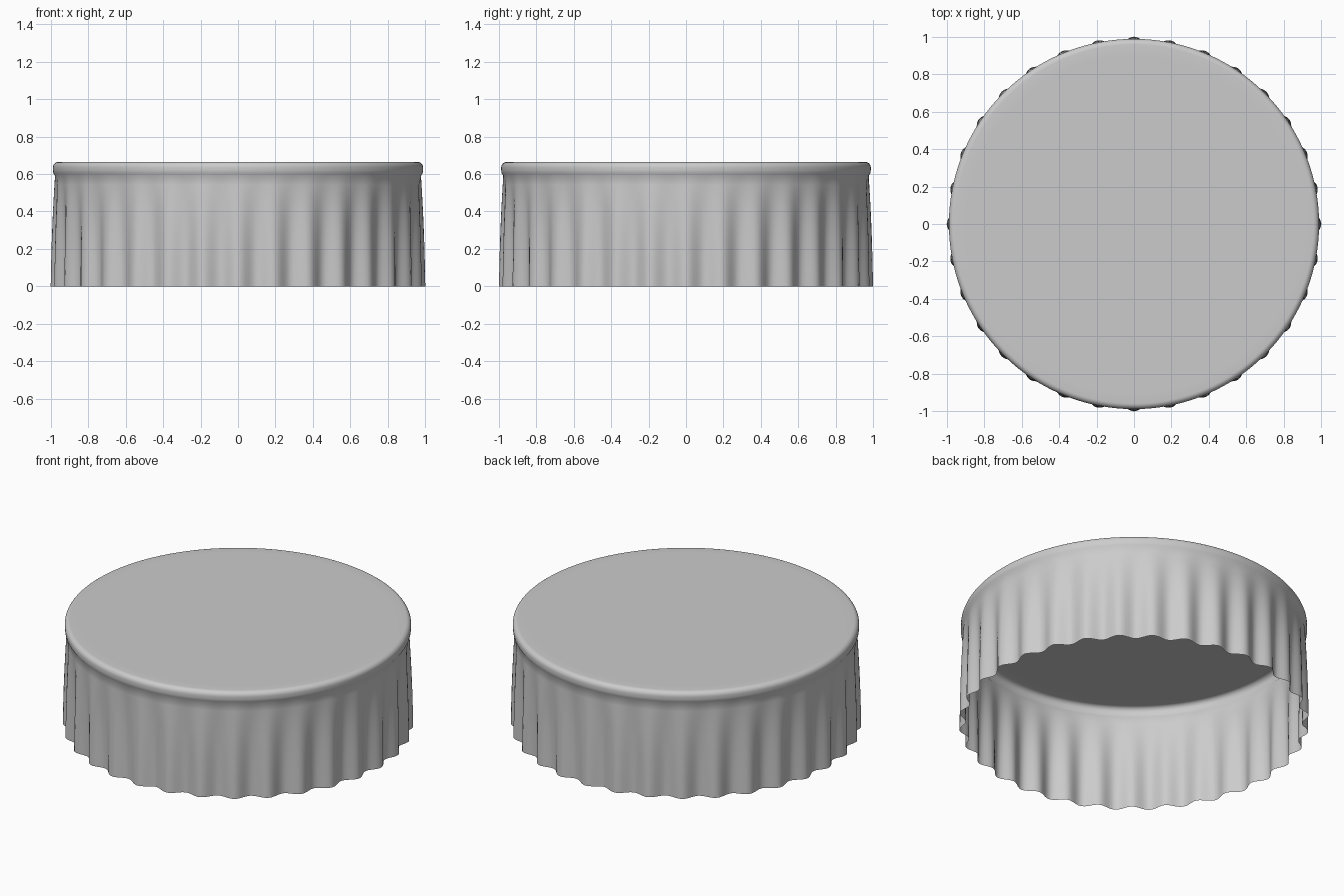
import bpy
import bmesh
from math import cos, sin, pi

cube = bpy.data.objects.get("Cube")
if cube:
    bpy.data.objects.remove(cube, do_unlink=True)

HEIGHT = 0.665
RIM_BASE = 0.59
FLUTES = 32
SEGMENTS = FLUTES * 10

# Single painted metal colour
metal = bpy.data.materials.new("light_grey")
metal.use_nodes = True
grey = (0.6, 0.6, 0.6, 1.0)
metal.diffuse_color = grey
metal.node_tree.nodes["Principled BSDF"].inputs["Base Color"].default_value = grey

# Profile rows: mean radius, height, flute depth
rows = []
steps = 12
for i in range(steps + 1):
    t = i / steps                       # 0 at the open edge, 1 under the rim
    fade = 1 - t * t * t
    rows.append((0.979 - 0.002 * t, RIM_BASE * t, 0.021 * fade * (1 - 0.45 * t)))

# Smooth rim band with a rounded shoulder
rows.append((0.986, RIM_BASE + 0.015, 0))
rows.append((0.988, RIM_BASE + 0.03, 0))
bevel = 0.03
for i in range(7):
    a = i / 6 * pi / 2
    rows.append((0.988 - bevel + bevel * cos(a), HEIGHT - bevel + bevel * sin(a), 0))
rows.append((0.9, HEIGHT, 0))

# Thin open shell, closed by the flat top
bm = bmesh.new()
rings = []
for radius, z, depth in rows:
    ring = []
    for s in range(SEGMENTS):
        a = 2 * pi * s / SEGMENTS
        r = radius + depth * cos(FLUTES * a)
        ring.append(bm.verts.new((r * cos(a), r * sin(a), z)))
    rings.append(ring)
for low, high in zip(rings, rings[1:]):
    for s in range(SEGMENTS):
        n = (s + 1) % SEGMENTS
        bm.faces.new((low[s], low[n], high[n], high[s]))
bm.faces.new(rings[-1])

mesh = bpy.data.meshes.new("fluted_cap")
bm.to_mesh(mesh)
bm.free()
mesh.materials.append(metal)
cap = bpy.data.objects.new("fluted_cap", mesh)
bpy.context.collection.objects.link(cap)

bpy.ops.object.select_all(action='DESELECT')
cap.select_set(True)
bpy.context.view_layer.objects.active = cap
bpy.ops.object.shade_smooth_by_angle(angle=pi / 4)
